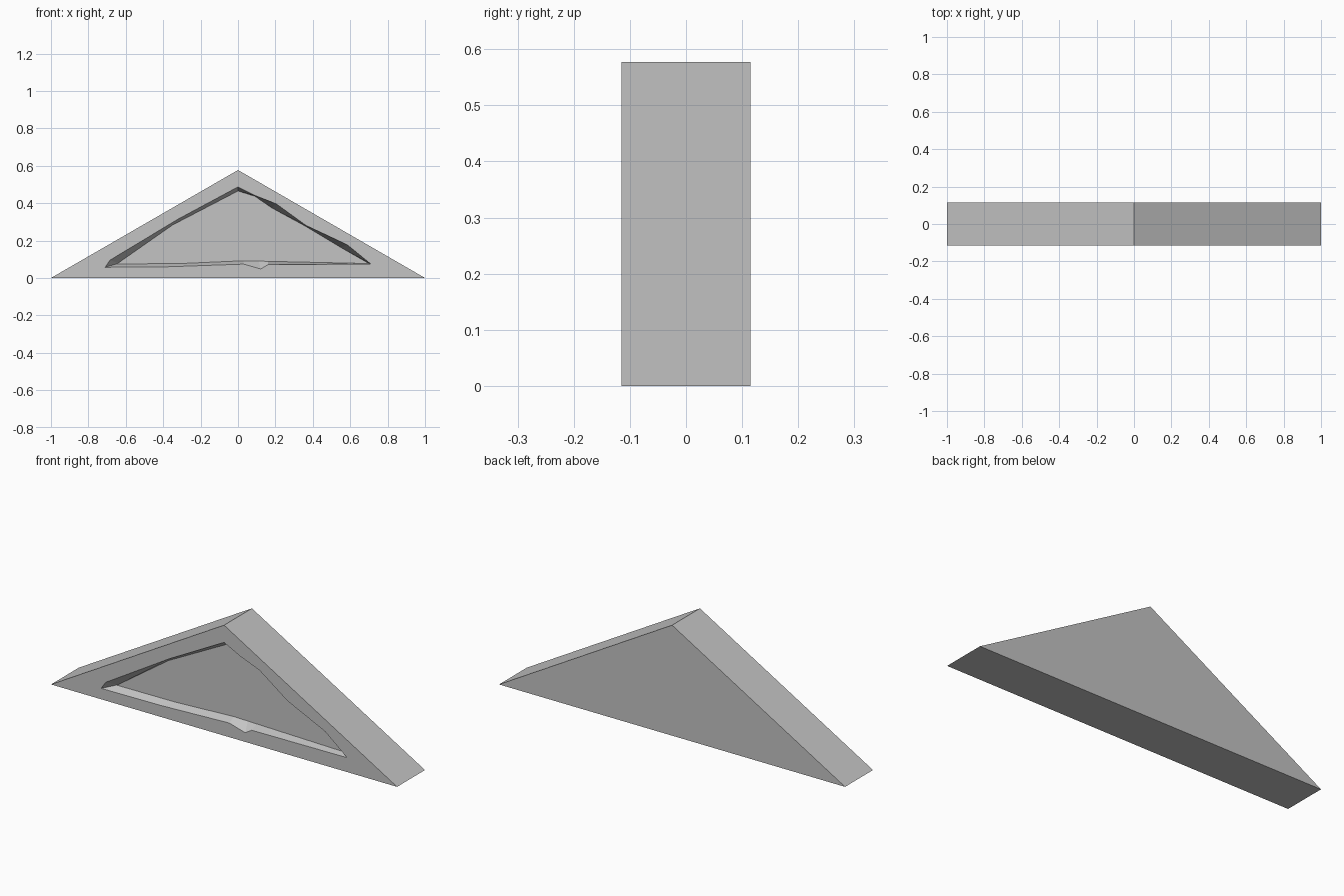
import bpy, bmesh

cube = bpy.data.objects.get("Cube")
if cube:
    bpy.data.objects.remove(cube)

HALF_DEPTH = 0.115
RECESS = 0.04

# Single stone grey
grey = bpy.data.materials.new("stone_grey")
grey.use_nodes = True
colour = (0.55, 0.55, 0.55, 1)
grey.diffuse_color = colour
grey.node_tree.nodes["Principled BSDF"].inputs["Base Color"].default_value = colour

# Gable outline, recess rim and matching recess floor, as (x, z)
gable = [(-1, 0), (1, 0), (0, 0.577)]
rim = [(-0.71, 0.057), (-0.365, 0.06), (0.03, 0.074), (0.122, 0.048), (0.16, 0.071),
       (0.71, 0.075), (0.585, 0.177), (0.365, 0.28), (0.205, 0.396), (0.09, 0.441),
       (0, 0.487), (-0.32, 0.315), (-0.685, 0.095)]
floor = [(-0.65, 0.075), (-0.31, 0.077), (0.03, 0.092), (0.11, 0.09), (0.16, 0.089),
         (0.70, 0.077), (0.55, 0.163), (0.36, 0.277), (0.18, 0.375), (0.09, 0.437),
         (0, 0.465), (-0.35, 0.283), (-0.64, 0.08)]

bm = bmesh.new()


def ring(points, y):
    return [bm.verts.new((x, y, z)) for x, z in points]


def bridge(a, b):
    for i in range(len(a)):
        j = (i + 1) % len(a)
        bm.faces.new((a[i], a[j], b[j], b[i]))


def loop_edges(verts):
    return [bm.edges.get((v, verts[i - 1])) for i, v in enumerate(verts)]


# Prism body
front = ring(gable, -HALF_DEPTH)
back = ring(gable, HALF_DEPTH)
bridge(front, back)
bm.faces.new(back)

# Sloping recess walls and floor
rim_verts = ring(rim, -HALF_DEPTH)
floor_verts = ring(floor, -HALF_DEPTH + RECESS)
bridge(rim_verts, floor_verts)
bm.faces.new(floor_verts)

# Front border between outline and rim
bmesh.ops.triangle_fill(bm, use_beauty=True, use_dissolve=False,
                        edges=loop_edges(front) + loop_edges(rim_verts),
                        normal=(0, -1, 0))
bmesh.ops.recalc_face_normals(bm, faces=bm.faces[:])

mesh = bpy.data.meshes.new("gable_pediment")
bm.to_mesh(mesh)
bm.free()
mesh.materials.append(grey)
pediment = bpy.data.objects.new("gable_pediment", mesh)
bpy.context.collection.objects.link(pediment)
